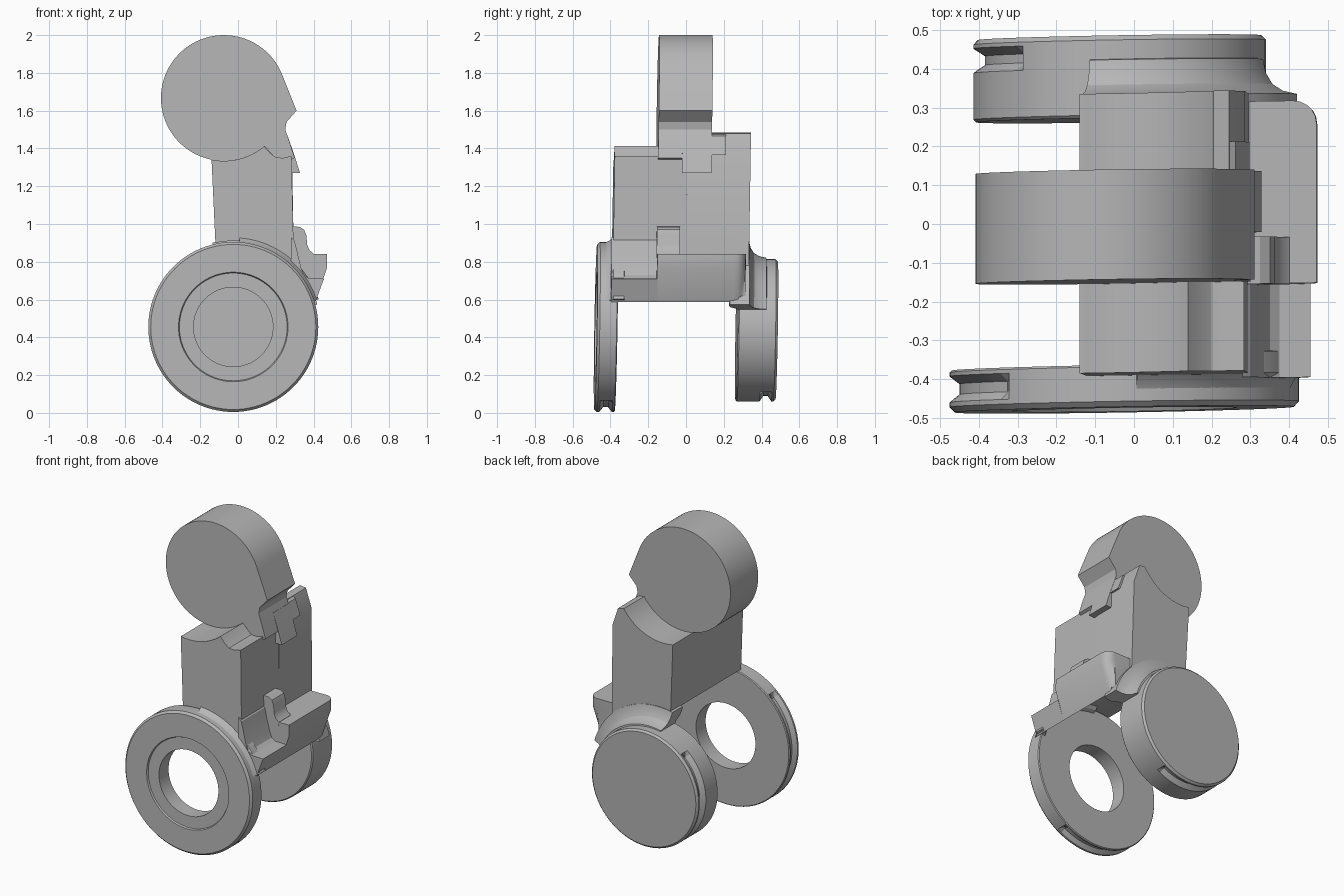
import bpy
import bmesh
from math import cos, sin, radians

cube = bpy.data.objects.get("Cube")
if cube:
    bpy.data.objects.remove(cube, do_unlink=True)

grey = bpy.data.materials.new("plain grey")
grey.use_nodes = True
COLOUR = (0.47, 0.47, 0.47, 1)
grey.diffuse_color = COLOUR
grey.node_tree.nodes["Principled BSDF"].inputs["Base Color"].default_value = COLOUR

LEAN = 0.017  # the whole assembly leans very slightly


def arc(cx, cz, r, start, end, steps):
    return [(cx + r * cos(radians(start + (end - start) * i / steps)),
             cz + r * sin(radians(start + (end - start) * i / steps)))
            for i in range(steps + 1)]


def finish(name, bm):
    bmesh.ops.remove_doubles(bm, verts=bm.verts, dist=0.0001)
    bmesh.ops.recalc_face_normals(bm, faces=bm.faces)
    mid_x = (min(v.co.x for v in bm.verts) + max(v.co.x for v in bm.verts)) / 2
    mid_z = (min(v.co.z for v in bm.verts) + max(v.co.z for v in bm.verts)) / 2
    for v in bm.verts:
        v.co.y += LEAN * (v.co.x - mid_x + v.co.z - mid_z)
    mesh = bpy.data.meshes.new(name)
    bm.to_mesh(mesh)
    bm.free()
    mesh.materials.append(grey)
    obj = bpy.data.objects.new(name, mesh)
    bpy.context.collection.objects.link(obj)
    bpy.ops.object.select_all(action='DESELECT')
    obj.select_set(True)
    bpy.context.view_layer.objects.active = obj
    bpy.ops.object.shade_smooth_by_angle(angle=radians(25))
    return obj


def prism(name, outline, y0, y1, round_end=0):
    """Extrude a side outline (x, z) along y; optionally round its outer back end."""
    bm = bmesh.new()
    face = bm.faces.new([bm.verts.new((x, y0, z)) for x, z in outline])
    new = bmesh.ops.extrude_face_region(bm, geom=[face])["geom"]
    for v in new:
        if isinstance(v, bmesh.types.BMVert):
            v.co.y = y1
    if round_end:
        edges = [e for e in bm.edges
                 if all(v.co.y > y1 - 0.001 and v.co.x > 0.4 for v in e.verts)]
        bmesh.ops.bevel(bm, geom=edges, offset=round_end, segments=5,
                        profile=0.5, affect='EDGES')
    return finish(name, bm)


def lathe(name, cx, cz, profile, start=0, end=360, steps=96):
    """Turn a profile (r, y) about the y axis; profile is a function of angle."""
    bm = bmesh.new()
    full = end - start == 360
    rings = []
    for i in range(steps if full else steps + 1):
        a = start + (end - start) * i / steps
        rings.append([bm.verts.new((cx + r * cos(radians(a)), y, cz + r * sin(radians(a))))
                      for r, y in profile(a)])
    n = len(rings[0])
    solid = profile(start)[0][0] == 0
    for i in range(steps):
        p, q = rings[i], rings[(i + 1) % len(rings)]
        for j in range(n - 1 if solid else n):
            k = (j + 1) % n
            bm.faces.new((p[j], p[k], q[k], q[j]))
    if not full:
        bm.faces.new(rings[0])
        bm.faces.new(rings[-1])
    return finish(name, bm)


def groove(a, r, y0, y1, depth):
    """Rim groove that exists only on the lower right part of a wheel."""
    d = depth if 132 < a < 300 else 0
    return [(r, y0), (r - d, y0 + 0.02), (r - d, y1 - 0.02), (r, y1)]


# Round lower joints: open ring at the front, solid disc at the back
RX, RZ = -0.025, 0.455
lathe("front_ring", RX, RZ, lambda a: [
    (0.21, -0.37), (0.445, -0.37), (0.45, -0.375)]
    + groove(a, 0.45, -0.385, -0.452, 0.025)[:1]
    + [(p[0], -0.837 - p[1]) for p in reversed(groove(a, 0.45, -0.452, -0.385, 0.025)[1:3])][::-1]
    + [(0.45, -0.452), (0.45, -0.464), (0.437, -0.478), (0.29, -0.478),
       (0.285, -0.468), (0.21, -0.468)])
lathe("back_disc", -0.037, 0.437, lambda a: [
    (0, 0.268), (0.37, 0.268), (0.377, 0.275)]
    + groove(a, 0.377, 0.395, 0.458, 0.03)
    + [(0.377, 0.468), (0.365, 0.48), (0, 0.48)])

# Flared collars blending the joints into the body
lathe("front_collar", RX, RZ, lambda a: [
    (0.42, -0.43), (0.449, -0.425), (0.458, -0.405), (0.475, -0.385),
    (0.475, -0.33), (0.455, -0.325), (0.435, -0.34), (0.42, -0.37)],
    18, 86, 24)
lathe("back_collar", -0.03, 0.445, lambda a: [
    (0.35, 0.43), (0.377, 0.425), (0.384, 0.39), (0.402, 0.36), (0.43, 0.342),
    (0.468, 0.333), (0.468, 0.23), (0.445, 0.225), (0.415, 0.235),
    (0.385, 0.268), (0.35, 0.28)],
    16, 103, 32)

# Body block with arched underside and cradle for the head
HX, HZ, HR = -0.075, 1.667, 0.333
under = arc(RX, RZ, 0.455, 45, 102, 20)
cradle_start = 259
body_side = [(-0.14, 1.34)]
prism("body_front", under + body_side + arc(HX, HZ, HR, cradle_start, 310, 16)
      + [(0.17, 1.375), (0.2, 1.352), (0.24, 1.35), (0.283, 1.36)], -0.385, 0.01)
prism("body_back", under + body_side + arc(HX, HZ, HR, cradle_start, 327, 20)
      + [(0.245, 1.478), (0.286, 1.36)], 0, 0.335)

# Round head with a notched neck
prism("head", arc(HX, HZ, HR, 20, 310, 72)
      + [(0.2, 1.35), (0.28, 1.34), (0.3, 1.35), (0.268, 1.45), (0.25, 1.5),
         (0.257, 1.54), (0.31, 1.6)], -0.148, 0.135)

# Stepped latch under the neck
prism("latch_tab", [(0.25, 1.47), (0.265, 1.46), (0.3, 1.36), (0.328, 1.27), (0.28, 1.27)],
      -0.02, 0.137)
prism("latch_arm", [(0.24, 1.478), (0.262, 1.465), (0.297, 1.365), (0.27, 1.365)],
      0.13, 0.212)

# Cross beam joining both joints on the side of the body
beam_under = arc(RX, RZ, 0.455, 48, 17, 12)
prism("low_ledge", [(0.28, 0.93), *beam_under, (0.455, 0.71), (0.375, 0.713),
                    (0.35, 0.73), (0.335, 0.765), (0.3, 0.91)], -0.395, -0.15)
prism("cross_beam", [(0.27, 0.84), *beam_under, (0.472, 0.77), (0.47, 0.84)],
      -0.155, 0.315, 0.06)

# Upright hook with rounded top
prism("hook", [(0.28, 0.82), (0.28, 0.987), (0.325, 0.985), (0.35, 0.97), (0.362, 0.94),
               (0.366, 0.89), (0.378, 0.862), (0.4, 0.842), (0.4, 0.82)], -0.155, -0.033)
